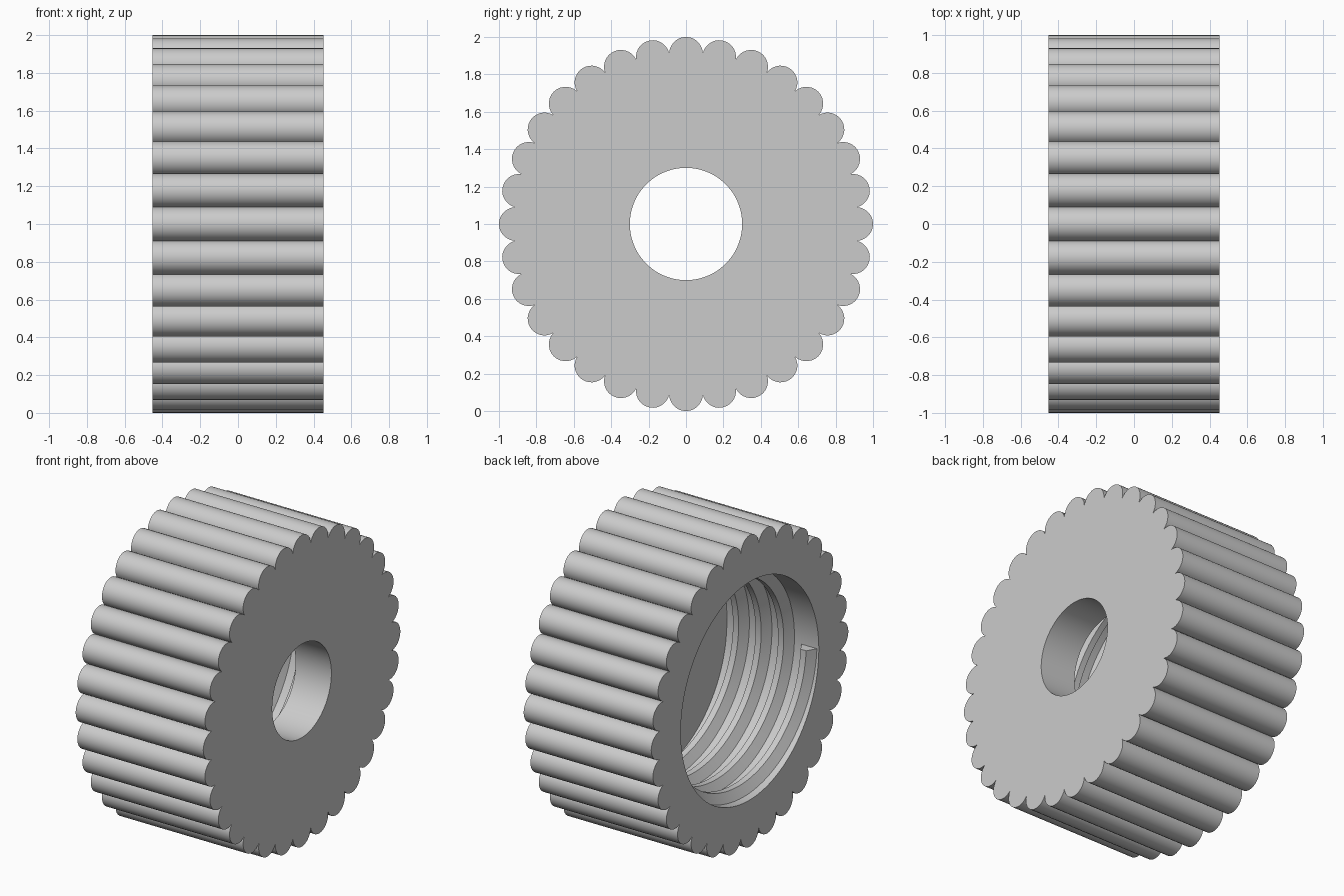
import bpy
import math

if "Cube" in bpy.data.objects:
    bpy.data.objects.remove(bpy.data.objects["Cube"], do_unlink=True)

LOBES, SEGS = 32, 14
LOBE_R, LOBE_CENTRE = 0.09, 0.91
HALF = 0.453            # half the width along x
FLOOR = 0.2             # inner end of the threaded cavity
BORE, CAVITY = 0.3, 0.7

grey = bpy.data.materials.new("light_grey")
grey.use_nodes = True
grey.diffuse_color = (0.6, 0.6, 0.6, 1)
grey.node_tree.nodes["Principled BSDF"].inputs["Base Color"].default_value = (0.6, 0.6, 0.6, 1)


def skin(name, rings, wrap_rings):
    """Join equal-length closed rings of points with quads."""
    n, count = len(rings[0]), len(rings)
    verts = [p for ring in rings for p in ring]
    faces = []
    for i in range(count if wrap_rings else count - 1):
        a, b = i * n, (i + 1) % count * n
        for j in range(n):
            k = (j + 1) % n
            faces.append((a + j, a + k, b + k, b + j))
    if not wrap_rings:
        faces.append(tuple(reversed(range(n))))
        faces.append(tuple(range((count - 1) * n, count * n)))
    mesh = bpy.data.meshes.new(name)
    mesh.from_pydata(verts, [], faces)
    mesh.materials.append(grey)
    obj = bpy.data.objects.new(name, mesh)
    bpy.context.collection.objects.link(obj)
    # Consistent outward normals, then smooth with sharp edges kept
    bpy.ops.object.select_all(action='DESELECT')
    obj.select_set(True)
    bpy.context.view_layer.objects.active = obj
    bpy.ops.object.mode_set(mode='EDIT')
    bpy.ops.mesh.select_all(action='SELECT')
    bpy.ops.mesh.normals_make_consistent(inside=False)
    bpy.ops.object.mode_set(mode='OBJECT')
    bpy.ops.object.shade_smooth_by_angle(angle=math.radians(25))
    return obj


# Scalloped outline: one arc per lobe, meeting its neighbours in a notch
step = math.tau / LOBES
sweep = math.pi / 2 + step / 2 - math.acos(LOBE_CENTRE * math.sin(step / 2) / LOBE_R)
outline = []
for i in range(LOBES):
    for j in range(SEGS):
        phi = i * step - sweep + 2 * sweep * j / SEGS
        outline.append((LOBE_CENTRE * math.cos(i * step) + LOBE_R * math.cos(phi),
                        LOBE_CENTRE * math.sin(i * step) + LOBE_R * math.sin(phi)))


def outer_ring(x):
    return [(x, y, z + 1) for y, z in outline]


def round_ring(x, r):
    return [(x, r * y / math.hypot(y, z), r * z / math.hypot(y, z) + 1) for y, z in outline]


# Body: grip, end face, bore, cavity floor and cavity wall
skin("knob_body", [
    outer_ring(-HALF), outer_ring(HALF),
    round_ring(HALF, BORE), round_ring(FLOOR, BORE),
    round_ring(FLOOR, CAVITY), round_ring(-HALF, CAVITY),
], True)

# Inner thread: trapezoid ridge swept along a helix, ending inside the floor
PITCH, START, TURN_SEGS = 0.16, -0.385, 96
ridge = [(-0.06, CAVITY + 0.01), (-0.02, CAVITY - 0.06),
         (0.02, CAVITY - 0.06), (0.06, CAVITY + 0.01)]
turns = (FLOOR + 0.07 - START) / PITCH
rings = []
for i in range(int(turns * TURN_SEGS) + 1):
    t = i / TURN_SEGS
    a = math.pi + t * math.tau
    rings.append([(START + PITCH * t + dx, r * math.cos(a), r * math.sin(a) + 1)
                  for dx, r in ridge])
skin("inner_thread", rings, False)
